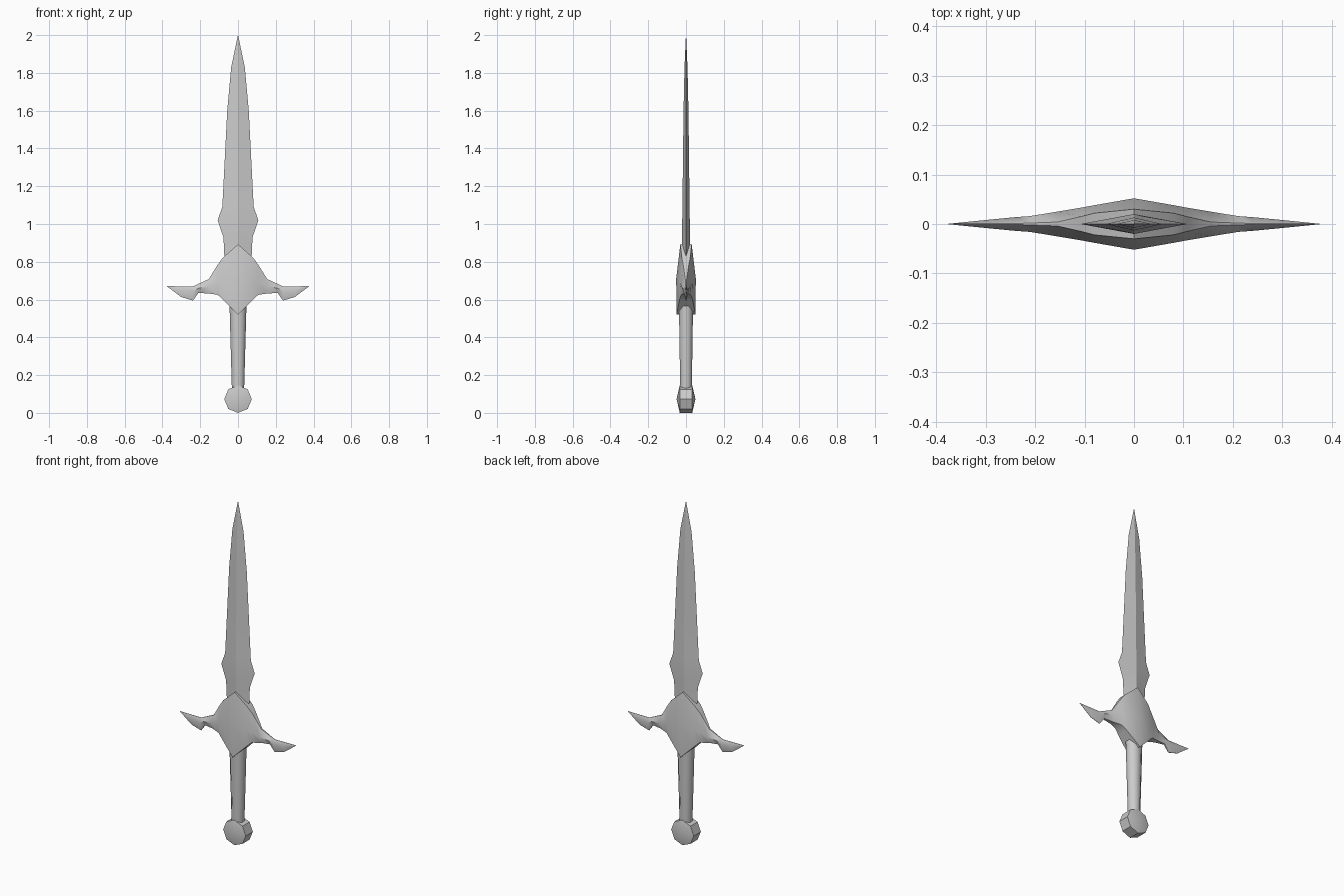
import bpy, bmesh, math

cube = bpy.data.objects.get("Cube")
if cube:
    bpy.data.objects.remove(cube, do_unlink=True)

steel = bpy.data.materials.new("steel_grey")
steel.use_nodes = True
steel.diffuse_color = (0.6, 0.6, 0.6, 1)
steel.node_tree.nodes["Principled BSDF"].inputs["Base Color"].default_value = (0.6, 0.6, 0.6, 1)


def loft(name, rings, angle=30):
    """Skin a list of equal closed rings and cap both ends."""
    bm = bmesh.new()
    loops = [[bm.verts.new(p) for p in ring] for ring in rings]
    n = len(loops[0])
    for a, b in zip(loops, loops[1:]):
        for i in range(n):
            j = (i + 1) % n
            bm.faces.new((a[i], a[j], b[j], b[i]))
    bm.faces.new(loops[0])
    bm.faces.new(loops[-1])
    bmesh.ops.remove_doubles(bm, verts=bm.verts, dist=0.0005)
    bmesh.ops.recalc_face_normals(bm, faces=bm.faces)
    mesh = bpy.data.meshes.new(name)
    bm.to_mesh(mesh)
    bm.free()
    mesh.materials.append(steel)
    obj = bpy.data.objects.new(name, mesh)
    bpy.context.collection.objects.link(obj)
    bpy.ops.object.select_all(action='DESELECT')
    obj.select_set(True)
    bpy.context.view_layer.objects.active = obj
    bpy.ops.object.shade_smooth_by_angle(angle=math.radians(angle))
    return obj


# Blade: diamond section, (height, half width, half thickness)
blade = [(0.7, 0.07, 0.02), (0.85, 0.073, 0.02), (0.93, 0.077, 0.02),
         (1.02, 0.108, 0.02), (1.09, 0.083, 0.019), (1.6, 0.057, 0.013),
         (1.83, 0.036, 0.008), (2.0, 0.0005, 0.0005)]
loft("blade", [[(w, 0, z), (0, t, z), (-w, 0, z), (0, -t, z)] for z, w, t in blade], 15)

# Guard: (x, top z, top y, middle z, middle y, bottom z, bottom y), mirrored over x
guard = [(0, 0.893, 0.030, 0.71, 0.052, 0.52, 0.050),
         (0.08, 0.822, 0.022, 0.70, 0.038, 0.60, 0.034),
         (0.107, 0.785, 0.015, 0.69, 0.033, 0.625, 0.026),
         (0.155, 0.708, 0.004, 0.67, 0.025, 0.632, 0.012),
         (0.21, 0.683, 0.002, 0.66, 0.016, 0.635, 0.005),
         (0.238, 0.670, 0.001, 0.645, 0.014, 0.595, 0.001),
         (0.30, 0.670, 0.001, 0.65, 0.008, 0.613, 0.001),
         (0.375, 0.671, 0.0005, 0.67, 0.0005, 0.669, 0.0005)]
stations = [(-s[0], *s[1:]) for s in guard[:0:-1]] + guard
loft("guard", [[(x, -ty, tz), (x, -my, mz), (x, -by, bz),
                (x, by, bz), (x, my, mz), (x, ty, tz)]
               for x, tz, ty, mz, my, bz, by in stations], 40)


# Grip: tapered octagonal handle
def oval(z, rx, ry, sides=8):
    turns = [math.tau * (i + 0.5) / sides for i in range(sides)]
    return [(rx * math.cos(a), ry * math.sin(a), z) for a in turns]


loft("grip", [oval(0.12, 0.035, 0.033), oval(0.35, 0.042, 0.037),
              oval(0.62, 0.05, 0.041)], 50)


# Pommel: octagonal disc with shallow pointed faces
def octagon(y, r):
    return [(r * math.sin(math.tau * i / 8), y, 0.073 + r * math.cos(math.tau * i / 8))
            for i in range(8)]


loft("pommel", [octagon(-0.05, 0.0002), octagon(-0.033, 0.073),
                octagon(0.033, 0.073), octagon(0.05, 0.0002)], 30)
